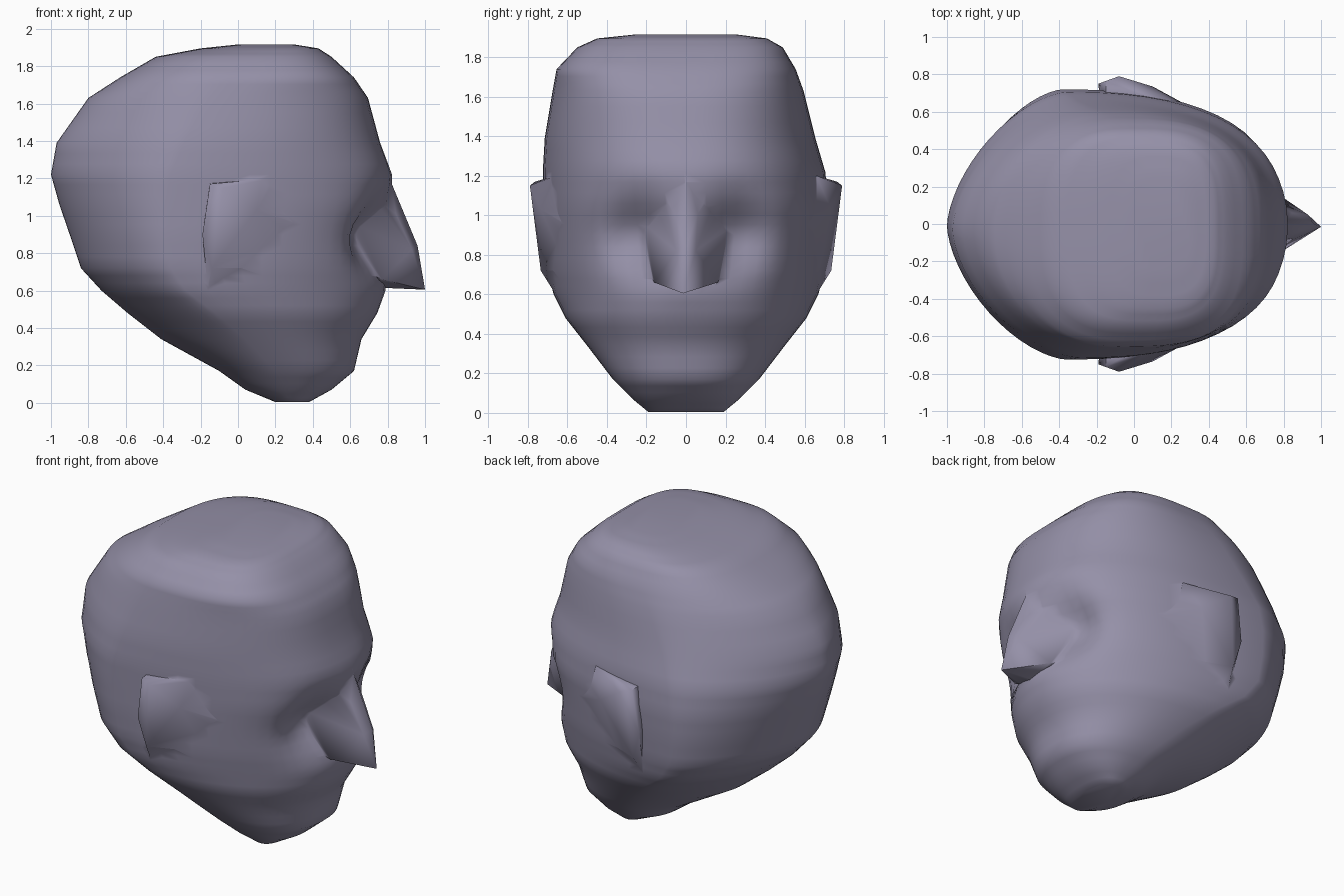
import bpy, bmesh, math

if "Cube" in bpy.data.objects:
    bpy.data.objects.remove(bpy.data.objects["Cube"])

clay = bpy.data.materials.new("lavender grey clay")
clay.diffuse_color = (0.30, 0.28, 0.39, 1)
clay.use_nodes = True
clay.node_tree.nodes["Principled BSDF"].inputs["Base Color"].default_value = clay.diffuse_color


def make_object(name, bm):
    bmesh.ops.recalc_face_normals(bm, faces=bm.faces)
    mesh = bpy.data.meshes.new(name)
    bm.to_mesh(mesh)
    bm.free()
    mesh.materials.append(clay)
    ob = bpy.data.objects.new(name, mesh)
    bpy.context.collection.objects.link(ob)
    return ob


def hull(name, points):
    bm = bmesh.new()
    for p in points:
        bm.verts.new(p)
    res = bmesh.ops.convex_hull(bm, input=bm.verts)
    junk = [v for v in res["geom_interior"] if isinstance(v, bmesh.types.BMVert)]
    bmesh.ops.delete(bm, geom=junk, context='VERTS')
    return make_object(name, bm)


# Skull cross-sections: z, back x, front x, x of widest point, half width,
# y shift, squareness of back and of front
sections = [
    (0.004, 0.20, 0.38, 0.29, 0.19, 0.00, 2.3, 2.4),
    (0.07, 0.04, 0.50, 0.27, 0.27, 0.00, 2.2, 2.4),
    (0.17, -0.10, 0.62, 0.20, 0.37, 0.00, 2.0, 2.3),
    (0.34, -0.41, 0.66, 0.04, 0.50, 0.00, 1.8, 2.2),
    (0.48, -0.59, 0.745, -0.12, 0.61, 0.00, 1.7, 2.15),
    (0.60, -0.73, 0.79, -0.28, 0.67, 0.00, 1.65, 2.1),
    (0.72, -0.84, 0.80, -0.36, 0.70, 0.00, 1.6, 2.2),
    (0.90, -0.90, 0.81, -0.38, 0.715, 0.00, 1.6, 2.3),
    (1.06, -0.955, 0.83, -0.38, 0.72, 0.00, 1.6, 2.4),
    (1.22, -1.00, 0.825, -0.36, 0.715, -0.01, 1.6, 2.4),
    (1.39, -0.97, 0.76, -0.29, 0.685, -0.03, 1.65, 2.5),
    (1.63, -0.80, 0.695, -0.15, 0.635, -0.04, 1.9, 2.7),
    (1.74, -0.63, 0.62, -0.05, 0.605, -0.05, 2.3, 3.0),
    (1.85, -0.44, 0.50, 0.00, 0.52, -0.03, 2.7, 3.2),
    (1.895, -0.20, 0.43, 0.10, 0.43, -0.02, 2.8, 3.2),
    (1.916, 0.00, 0.30, 0.15, 0.25, 0.00, 2.8, 3.2),
]
STEPS, SEGS = 3, 64


def power(v, e):
    return math.copysign(abs(v) ** e, v)


def dent(y, z, y0, z0, sy, sz):
    return math.exp(-((y - y0) / sy) ** 2 - ((z - z0) / sz) ** 2)


def ring_points(sec):
    z, back, front, mid, w, shift, nb, nf = sec
    for i in range(SEGS):
        a = 2 * math.pi * i / SEGS
        c, s = math.cos(a), math.sin(a)
        e = 2 / (nf if c > 0 else nb)
        reach = front - mid if c > 0 else mid - back
        x, y = mid + reach * power(c, e), shift + w * power(s, e)
        # eye sockets pressed into the face
        if x > 0.3:
            x -= 0.16 * max(dent(y, z, 0.24, 0.90, 0.17, 0.19),
                            dent(y, z, -0.24, 0.90, 0.17, 0.19))
        yield x, y, z


# Head: loft through the interpolated sections
rows = []
for a, b in zip(sections, sections[1:]):
    for k in range(STEPS):
        t = k / STEPS
        rows.append([p + (q - p) * t for p, q in zip(a, b)])
rows.append(sections[-1])

bm = bmesh.new()
rings = [[bm.verts.new(p) for p in ring_points(r)] for r in rows]
for lo, hi in zip(rings, rings[1:]):
    for i in range(SEGS):
        j = (i + 1) % SEGS
        bm.faces.new((lo[i], lo[j], hi[j], hi[i]))
bm.faces.new(rings[0])
bm.faces.new(rings[-1])
head = make_object("head", bm)

# Nose: sloping flanks running into the sockets, flat underside
nose_pts = [(0.81, 0, 1.20), (0.86, 0, 1.01), (0.96, 0, 0.84), (1.0, -0.015, 0.605),
            (0.65, 0, 0.62)]
for s in (1, -1):
    nose_pts += [(0.845, s * 0.06, 1.01), (0.93, s * 0.05, 0.82), (0.77, s * 0.16, 0.66),
                 (0.62, s * 0.21, 0.74), (0.62, s * 0.21, 0.95), (0.70, s * 0.14, 1.12)]
parts = [hull("nose", nose_pts)]

# Ears: flaps raised at the back, fading into the cheek at the front
for s, side in ((1, "left"), (-1, "right")):
    parts.append(hull(side + "_ear", [(x, s * y, z) for x, y, z in (
        (-0.15, 0.765, 1.17), (-0.08, 0.79, 1.15), (0.18, 0.66, 1.20), (-0.19, 0.75, 0.90),
        (-0.14, 0.735, 0.72), (0.10, 0.735, 1.03), (0.33, 0.61, 0.95), (-0.16, 0.66, 0.60),
        (-0.15, 0.60, 1.18), (-0.18, 0.60, 0.86), (0.15, 0.60, 1.20), (0.20, 0.60, 0.72))]))

# Fuse nose and ears into the head
bpy.context.view_layer.objects.active = head
for part in parts:
    mod = head.modifiers.new("fuse", 'BOOLEAN')
    mod.operation, mod.solver, mod.object = 'UNION', 'EXACT', part
    bpy.ops.object.modifier_apply(modifier=mod.name)
    bpy.data.objects.remove(part)

head.select_set(True)
bpy.ops.object.shade_smooth_by_angle(angle=math.radians(75))
